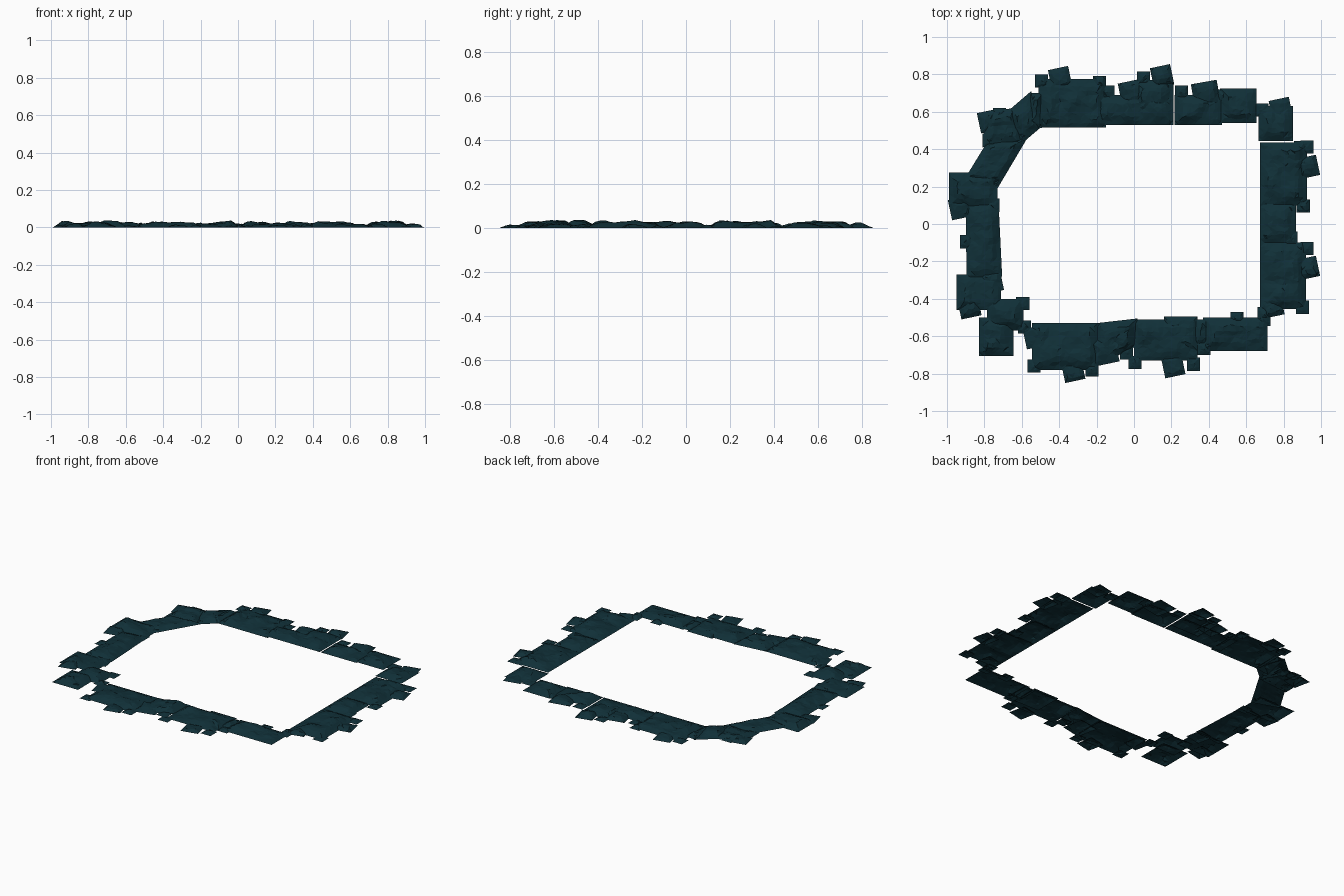
import bpy, bmesh, math, random
from mathutils import Vector, noise

random.seed(4)
mat = bpy.data.materials.new("dark teal rock")
mat.diffuse_color = (0.0052, 0.029, 0.039, 1)


def patch(bm, c, height):
    """Add a bumpy rock sheet over four counter-clockwise corners."""
    a, b, d, e = [Vector(p) for p in c]
    lu, lv = max((b - a).length, (d - e).length), max((e - a).length, (d - b).length)
    n, m = max(4, round(lu / 0.022)), max(4, round(lv / 0.022))
    seed = random.uniform(0, 50)
    rows = []
    for j in range(m + 1):
        row = []
        for i in range(n + 1):
            u, v = i / n, j / m
            if 0 < i < n and 0 < j < m:
                u += random.uniform(-0.3, 0.3) / n
                v += random.uniform(-0.3, 0.3) / m
            p = a.lerp(b, u).lerp(e.lerp(d, u), v)
            edge = max(0, min(u * lu, (1 - u) * lu, v * lv, (1 - v) * lv))
            env = min(1, edge / 0.05) if height > 0.03 else min(1, edge / 0.03)
            q = Vector((p.x, p.y, seed))
            bump = 0.5 + 0.75 * noise.noise(q * 9) + 0.3 * noise.noise(q * 24)
            z = height * env * (0.25 + 0.75 * min(1, max(0, bump)))
            row.append(bm.verts.new((p.x, p.y, z)))
        rows.append(row)
    for j in range(m):
        for i in range(n):
            p, q = rows[j][i], rows[j][i + 1]
            r, s = rows[j + 1][i + 1], rows[j + 1][i]
            if random.random() < 0.5:
                bm.faces.new((p, q, r)); bm.faces.new((p, r, s))
            else:
                bm.faces.new((p, q, s)); bm.faces.new((q, r, s))


def square(x, y, size, angle=0):
    h, k = size / 2, math.radians(angle)
    co, si = math.cos(k), math.sin(k)
    return [(x + co * px - si * py, y + si * px + co * py)
            for px, py in ((-h, -h), (h, -h), (h, h), (-h, h))]


def rect(x0, x1, y0, y1):
    return [(x0, y0), (x1, y0), (x1, y1), (x0, y1)]


def build(name, patches, height):
    bm = bmesh.new()
    for c in patches:
        patch(bm, c, height)
    me = bpy.data.meshes.new(name)
    bm.to_mesh(me)
    bm.free()
    me.materials.append(mat)
    bpy.context.collection.objects.link(bpy.data.objects.new(name, me))


# Large slabs on each side of the ring
back = [(-0.51, -0.15, 0.515, 0.775), (-0.21, 0.21, 0.53, 0.69), (0, 0.21, 0.58, 0.77),
        (0.217, 0.47, 0.53, 0.69), (0.46, 0.655, 0.54, 0.725), (0.665, 0.85, 0.445, 0.63)]
right = [(0.675, 0.925, 0.10, 0.437), (0.675, 0.865, -0.1, 0.11), (0.675, 0.92, -0.455, -0.1)]
front = [(0.37, 0.715, -0.68, -0.5), (0, 0.34, -0.73, -0.51), (0.16, 0.34, -0.68, -0.495),
         (0.32, 0.4, -0.64, -0.51), (-0.545, -0.19, -0.78, -0.53)]
left = [(-0.83, -0.645, -0.705, -0.5), (-0.785, -0.59, -0.57, -0.4),
        (-0.95, -0.71, -0.46, -0.27), (-0.99, -0.73, 0.09, 0.275)]
build("back_slabs", [rect(*r) for r in back], 0.036)
build("right_slabs", [rect(*r) for r in right], 0.036)
build("front_slabs", [rect(*r) for r in front]
      + [[(-0.2, -0.76), (0, -0.66), (0.02, -0.505), (-0.2, -0.53)]], 0.036)
build("left_slabs", [rect(*r) for r in left]
      + [[(-0.895, -0.3), (-0.705, -0.28), (-0.725, 0.13), (-0.9, 0.1)]], 0.036)

# Slanted slabs at the cut corner
build("corner_slabs", [
    [(-0.9, 0.25), (-0.73, 0.19), (-0.57, 0.46), (-0.79, 0.43)],
    [(-0.81, 0.41), (-0.6, 0.43), (-0.64, 0.62), (-0.79, 0.6)],
    [(-0.69, 0.59), (-0.6, 0.43), (-0.5, 0.515), (-0.55, 0.71)],
    [(-0.6, 0.5), (-0.49, 0.515), (-0.49, 0.7), (-0.55, 0.7)]], 0.034)

# Tilted rocks along the outer edge
tilted = [(-0.395, 0.78), (0.15, 0.79), (0.785, 0.615), (0.93, 0.305), (0.93, -0.235),
          (0.74, -0.44), (0.21, -0.76), (-0.325, -0.785), (-0.53, -0.605), (-0.88, -0.445),
          (-0.93, 0.085), (-0.76, -0.31), (-0.775, 0.55)]
build("tilted_rocks", [square(x, y, 0.11, 12) for x, y in tilted]
      + [square(0.385, 0.69, 0.14, 10), square(-0.01, 0.70, 0.13, 12),
         square(-0.16, -0.68, 0.14, 12)], 0.026)

# Small chips
chips = [(-0.495, 0.765), (-0.185, 0.755), (-0.14, 0.705), (0.05, 0.78), (0.255, 0.705),
         (0.48, 0.685), (0.685, 0.61), (0.925, 0.412), (0.89, 0.41), (0.905, 0.097),
         (0.84, -0.075), (0.925, -0.132), (0.9, -0.445), (0.695, -0.48), (0.695, -0.51),
         (0.55, -0.505), (0.375, -0.665), (0.318, -0.75), (0.005, -0.74), (-0.04, -0.69),
         (-0.225, -0.78), (-0.535, -0.76), (-0.595, -0.425), (-0.585, -0.55),
         (-0.895, -0.095), (-0.755, 0.10), (-0.775, 0.45), (-0.72, 0.585), (-0.645, 0.575)]
build("small_chips", [square(x, y, 0.07) for x, y in chips], 0.02)
